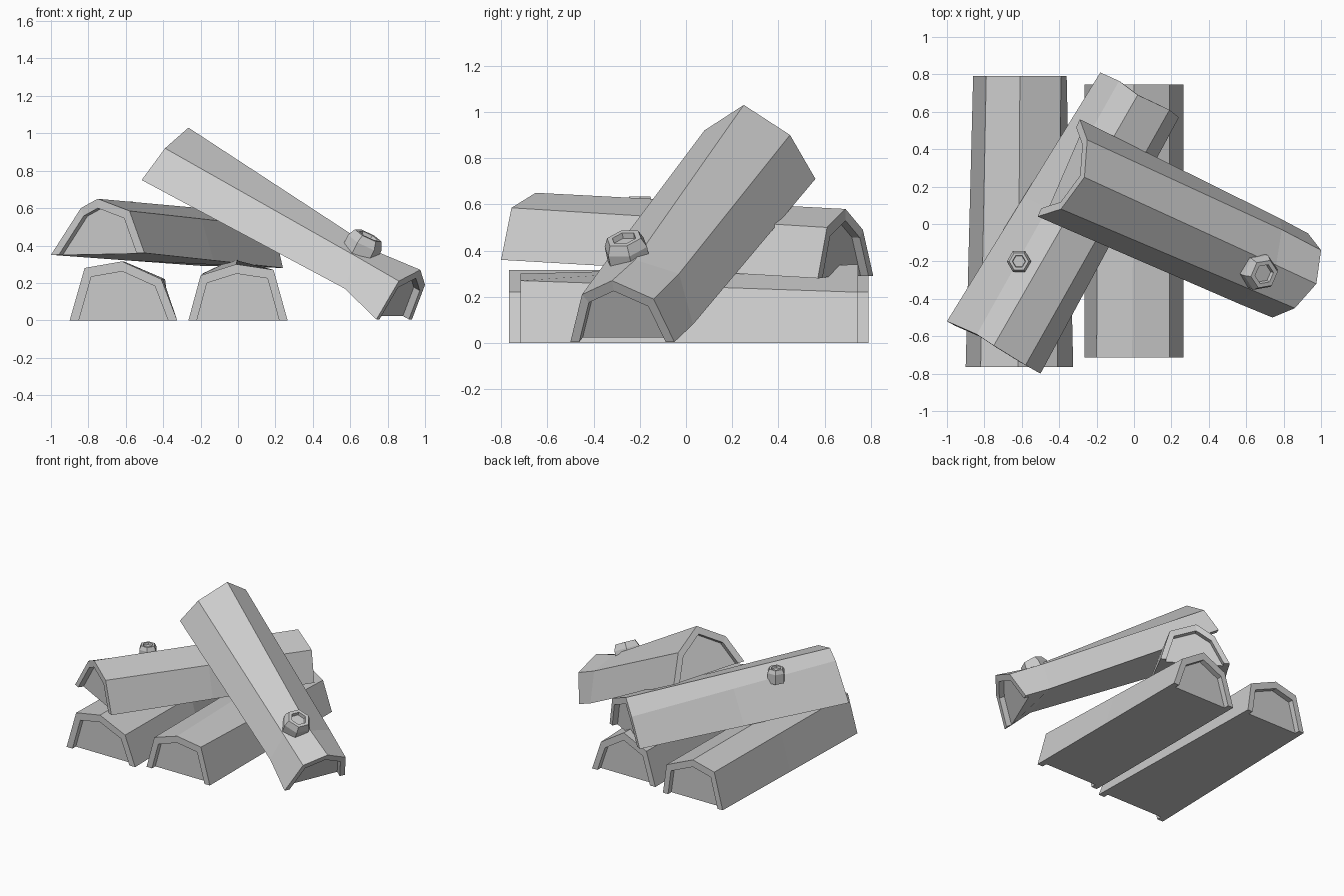
import bpy, bmesh, math
from mathutils import Vector

if "Cube" in bpy.data.objects:
    bpy.data.objects.remove(bpy.data.objects["Cube"])


def finish(bm, name):
    bmesh.ops.recalc_face_normals(bm, faces=bm.faces)
    me = bpy.data.meshes.new(name)
    bm.to_mesh(me)
    bm.free()
    ob = bpy.data.objects.new(name, me)
    bpy.context.collection.objects.link(ob)
    return ob


def split_log(name, front, back, mid=None, rim=0.83, depth=0.04):
    """Loft a five-point half-round section; bark rim stands proud of the recessed wood ends."""
    front = [Vector(p) for p in front]
    back = [Vector(p) for p in back]
    mid = [Vector(p) for p in mid] if mid else [a.lerp(b, 0.5) for a, b in zip(front, back)]
    bm = bmesh.new()
    middle = [bm.verts.new(p) for p in mid]
    for end, other in ((front, back), (back, front)):
        base = (end[0] + end[4]) / 2
        inward = ((other[0] + other[4]) / 2 - base).normalized() * depth
        inner_pts = [base + (p - base) * rim for p in end]
        outer = [bm.verts.new(p) for p in end]
        inner = [bm.verts.new(p) for p in inner_pts]
        wood = [bm.verts.new(p + inward) for p in inner_pts]
        for a, b in ((middle, outer), (outer, inner), (inner, wood)):
            for i in range(4):
                bm.faces.new((a[i], a[i + 1], b[i + 1], b[i]))
        bm.faces.new(wood)
        # flat split underside, notched at the recess
        bm.faces.new((outer[0], inner[0], wood[0], wood[4], inner[4], outer[4],
                      middle[4], middle[0]))
    return finish(bm, name)


def knot(name, base, normal, r, h, sides=6):
    """Cut branch stub: tapered prism with a hollowed top."""
    rot = Vector(normal).to_track_quat('Z', 'Y')
    bm = bmesh.new()
    rings = []
    for rad, z in ((r, -0.04), (r, h * 0.55), (r * 0.8, h), (r * 0.55, h), (r * 0.5, h * 0.75)):
        ring = []
        for i in range(sides):
            a = math.tau * i / sides
            p = Vector((rad * math.cos(a), rad * math.sin(a), z))
            ring.append(bm.verts.new(Vector(base) + rot @ p))
        rings.append(ring)
    for a, b in zip(rings, rings[1:]):
        for i in range(sides):
            j = (i + 1) % sides
            bm.faces.new((a[i], a[j], b[j], b[i]))
    bm.faces.new(rings[0])
    bm.faces.new(rings[-1])
    return finish(bm, name)


def at_y(profile, y):
    return [(x, y, z) for x, z in profile]


# two logs lying on the ground
split_log("ground_log_left",
          at_y([(-.90, 0), (-.82, .28), (-.62, .315), (-.41, .22), (-.325, 0)], -.765),
          at_y([(-.86, 0), (-.79, .27), (-.61, .315), (-.39, .22), (-.36, 0)], .79))
split_log("ground_log_right",
          at_y([(-.265, 0), (-.20, .24), (-.01, .30), (.19, .27), (.265, 0)], -.715),
          at_y([(-.265, 0), (-.19, .25), (0, .34), (.19, .22), (.265, 0)], .745))

# log resting across the ground logs
split_log("crossing_log",
          [(-1, -.52, .35), (-.84, -.59, .60), (-.75, -.65, .65), (-.58, -.755, .585), (-.5, -.80, .36)],
          [(-.18, .81, .29), (-.08, .765, .49), (.02, .69, .58), (.19, .61, .50), (.24, .57, .28)])
knot("crossing_log_knot", (-.615, -.20, .575), (0, 0, 1), .065, .06)

# log leaning on top, flared at its foot
split_log("leaning_log",
          [(.74, -.50, .005), (.86, -.45, .21), (.975, -.32, .27), (1, -.14, .19), (.93, -.05, .005)],
          [(-.515, .04, .75), (-.39, .08, .92), (-.265, .25, 1.03), (-.25, .45, .90), (-.29, .56, .71)],
          mid=[(.57, -.43, .17), (.635, -.355, .34), (.76, -.22, .36), (.79, -.03, .30), (.78, .03, .08)])
knot("leaning_log_knot", (.655, -.25, .37), (.44, -.19, .88), .10, .095)
